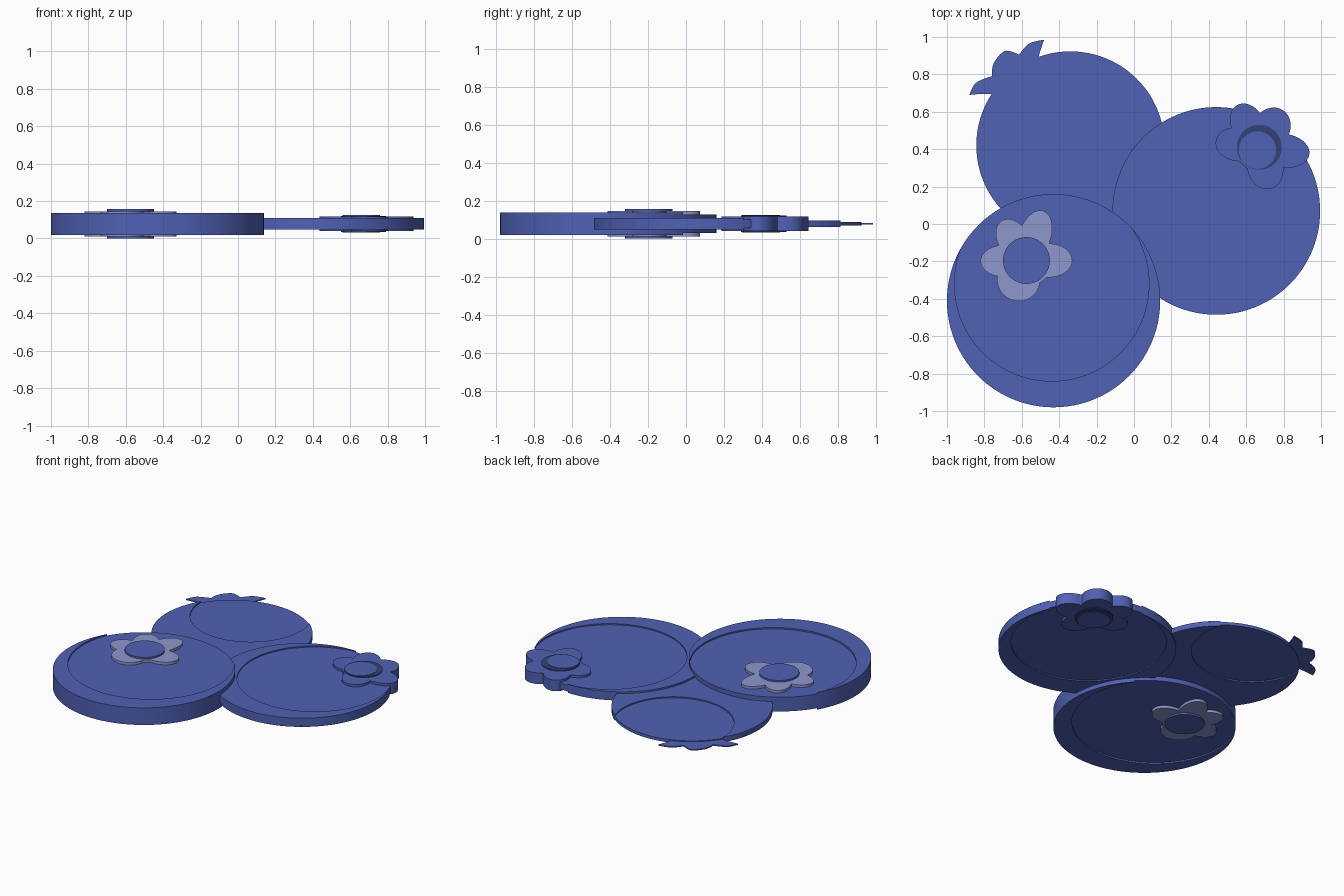
import bpy, bmesh, math
from math import sin, cos, pi, radians, hypot, atan2, acos
from mathutils import Vector

if "Cube" in bpy.data.objects:
    bpy.data.objects.remove(bpy.data.objects["Cube"])

MID = 0.0785  # every part is mirrored about this height


def material(name, rgb):
    m = bpy.data.materials.new(name)
    m.use_nodes = True
    m.diffuse_color = (*rgb, 1)
    m.node_tree.nodes["Principled BSDF"].inputs["Base Color"].default_value = (*rgb, 1)
    return m


blue = material("berry blue", (0.08, 0.12, 0.46))
pale = material("pale blue", (0.27, 0.31, 0.61))
dark = material("deep blue", (0.034, 0.053, 0.19))


def prism(name, outline, slabs, mat):
    """Extrude a flat outline through each (bottom, top) slab."""
    bm = bmesh.new()
    for z0, z1 in slabs:
        face = bm.faces.new([bm.verts.new((x, y, z0)) for x, y in outline])
        top = bmesh.ops.extrude_face_region(bm, geom=[face])["geom"]
        bmesh.ops.translate(bm, vec=(0, 0, z1 - z0),
                            verts=[v for v in top if isinstance(v, bmesh.types.BMVert)])
    bmesh.ops.recalc_face_normals(bm, faces=bm.faces)
    mesh = bpy.data.meshes.new(name)
    bm.to_mesh(mesh)
    bm.free()
    mesh.materials.append(mat)
    ob = bpy.data.objects.new(name, mesh)
    bpy.context.collection.objects.link(ob)
    bpy.ops.object.select_all(action="DESELECT")
    ob.select_set(True)
    bpy.context.view_layer.objects.active = ob
    bpy.ops.object.shade_smooth_by_angle(angle=radians(35))
    return ob


def arc(c, r, a0, a1, n=96):
    return [(c[0] + r * cos(a0 + (a1 - a0) * i / n),
             c[1] + r * sin(a0 + (a1 - a0) * i / n)) for i in range(n + 1)]


def circle(c, r):
    return arc(c, r, 0, 2 * pi)[:-1]


def both(half):
    return [(MID - half, MID + half)]


def berry(name, c, r, half, depth, offset, inner):
    """Disc with a crescent rim left by an off-centre round recess on both faces."""
    core = half - depth
    prism(name, circle(c, r), both(core), blue)
    d, aim = hypot(*offset), atan2(offset[1], offset[0])
    ic = (c[0] + offset[0], c[1] + offset[1])
    along = (d * d + r * r - inner * inner) / (2 * d)
    a = acos(along / r)
    b = acos((along - d) / inner)
    rim = arc(c, r, aim + a, aim + 2 * pi - a)
    rim += arc(ic, inner, aim + 2 * pi - b, aim + b)[1:-1]
    prism(name + "_rim", rim,
          [(MID + core, MID + half), (MID - half, MID - core)], blue)


def flower(c, petals, core, n=240):
    """Outline joining oval petals given as (angle, length, half width)."""
    pts = []
    for i in range(n):
        t = 2 * pi * i / n
        best = core
        for ang, length, w in petals:
            p, a = t - radians(ang), length / 2
            if cos(p) > 0:
                best = max(best, 2 * cos(p) / a / ((cos(p) / a) ** 2 + (sin(p) / w) ** 2))
        pts.append((c[0] + best * cos(t), c[1] + best * sin(t)))
    return pts


def smooth_outline(pts, corners, n=8):
    """Closed curve through the points, sharp at the listed corners."""
    p = [Vector(q) for q in pts]
    k = len(p)

    def tangent(i):
        return Vector((0, 0)) if i in corners else (p[(i + 1) % k] - p[i - 1]) / 2

    out = []
    for i in range(k):
        a, b = p[i], p[(i + 1) % k]
        ta, tb = tangent(i), tangent((i + 1) % k)
        for j in range(n):
            t = j / n
            out.append(a * (2 * t**3 - 3 * t**2 + 1) + ta * (t**3 - 2 * t**2 + t)
                       + b * (3 * t**2 - 2 * t**3) + tb * (t**3 - t**2))
    return out


# Berries
berry("front_berry", (-0.43, -0.41), 0.57, 0.059, 0.01, (-0.01, 0.09), 0.52)
berry("side_berry", (0.44, 0.07), 0.555, 0.03, 0.008, (0.047, 0.07), 0.485)
berry("back_berry", (-0.34, 0.42), 0.503, 0.018, 0.008, (-0.045, 0.27), 0.38)

# Pale blossom on the front berry
fc = (-0.575, -0.195)
prism("front_blossom", flower(fc, [(0, 0.245, 0.09), (71, 0.28, 0.085), (122, 0.25, 0.085),
                                   (181, 0.245, 0.085), (248, 0.225, 0.115)], 0.14),
      both(0.067), pale)
prism("front_blossom_centre", circle(fc, 0.125), both(MID), blue)

# Crown of the side berry, with a shaded crescent around its centre
sc = (0.67, 0.41)
prism("side_crown", flower(sc, [(-8, 0.27, 0.09), (58, 0.235, 0.1), (117, 0.255, 0.09),
                                (172, 0.235, 0.09), (-74, 0.23, 0.095)], 0.13),
      both(0.038), blue)
prism("side_crown_ring", circle(sc, 0.12), both(0.043), dark)
prism("side_crown_centre", circle((0.66, 0.395), 0.1), both(0.046), blue)

# Thin leafy crown behind the back berry
leaf = [(-0.88, 0.69), (-0.845, 0.755), (-0.76, 0.79), (-0.75, 0.86), (-0.69, 0.925),
        (-0.615, 0.905), (-0.56, 0.965), (-0.48, 0.985), (-0.51, 0.89),
        (-0.52, 0.75), (-0.65, 0.66), (-0.76, 0.695)]
prism("back_crown", smooth_outline(leaf, {0, 2, 5, 7}), both(0.004), blue)
